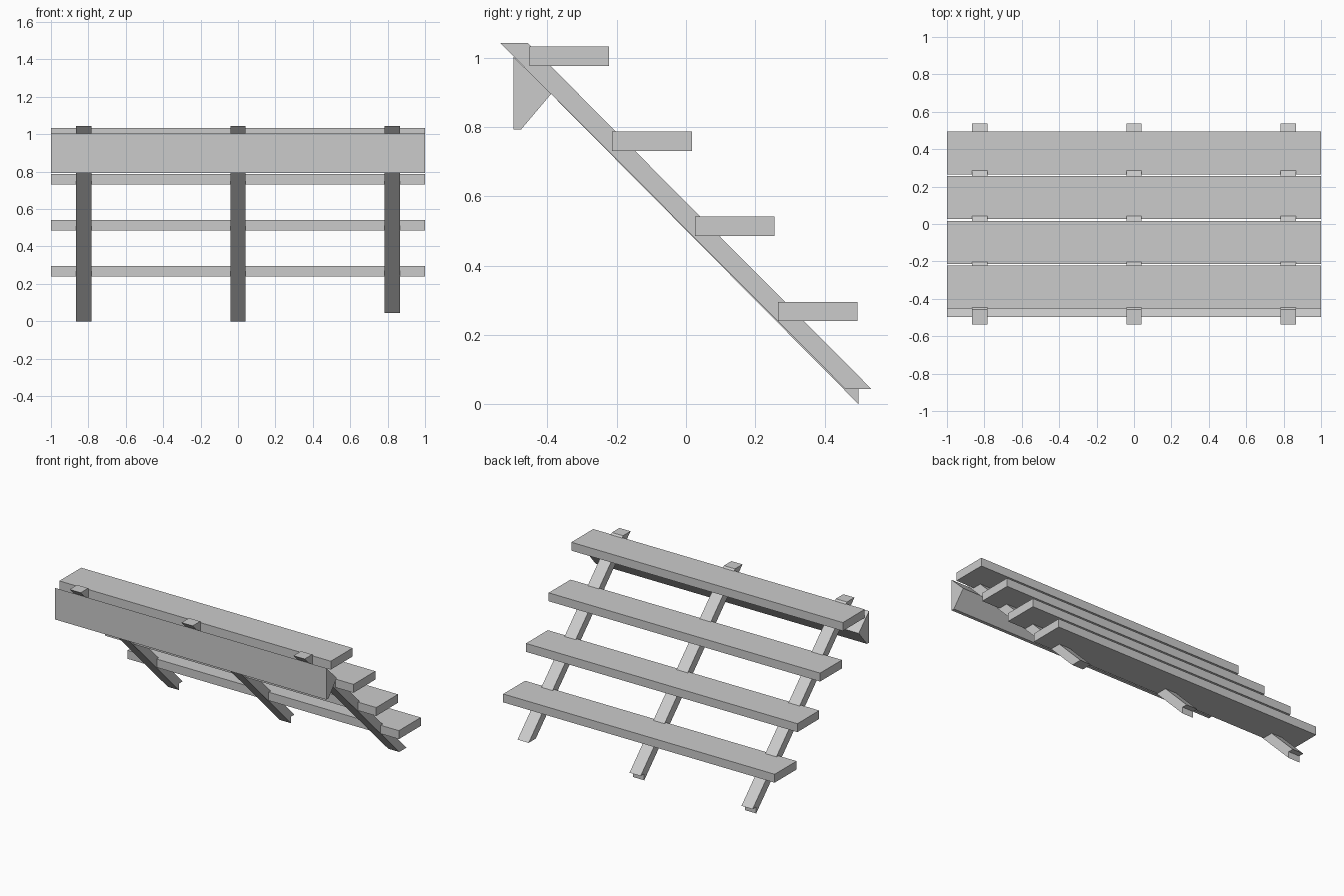
import bpy, bmesh

if "Cube" in bpy.data.objects:
    bpy.data.objects.remove(bpy.data.objects["Cube"])


def prism(name, profile, x0, x1):
    """Extrude a closed (y, z) profile along x."""
    bm = bmesh.new()
    face = bm.faces.new([bm.verts.new((x0, y, z)) for y, z in profile])
    ext = bmesh.ops.extrude_face_region(bm, geom=[face])
    verts = [g for g in ext["geom"] if isinstance(g, bmesh.types.BMVert)]
    bmesh.ops.translate(bm, verts=verts, vec=(x1 - x0, 0, 0))
    bmesh.ops.recalc_face_normals(bm, faces=bm.faces)
    mesh = bpy.data.meshes.new(name)
    bm.to_mesh(mesh)
    bm.free()
    obj = bpy.data.objects.new(name, mesh)
    bpy.context.collection.objects.link(obj)
    return obj


# Sloping stringers: left and middle have a notched foot, the right is cut flat
top = [(-0.536, 1.043), (-0.457, 1.043), (0.536, 0.043)]
flat_foot = top + [(0.461, 0.043)]
notched_foot = top + [(0.498, 0.043), (0.498, 0.0)]
for side, x, profile in (("left", -0.825, notched_foot),
                         ("middle", 0.0, notched_foot),
                         ("right", 0.825, flat_foot)):
    prism("stringer_" + side, profile, x - 0.041, x + 0.041)

# Treads, from top to bottom
for i in range(4):
    y, z = -0.452 + 0.239 * i, 0.976 - 0.2455 * i
    prism(f"tread_{i + 1}",
          [(y, z), (y + 0.23, z), (y + 0.23, z + 0.056), (y, z + 0.056)], -1, 1)

# Mounting board under the top of the stringers
prism("mounting_board",
      [(-0.498, 1.003), (-0.498, 0.793), (-0.476, 0.793), (-0.389, 0.896)], -1, 1)
